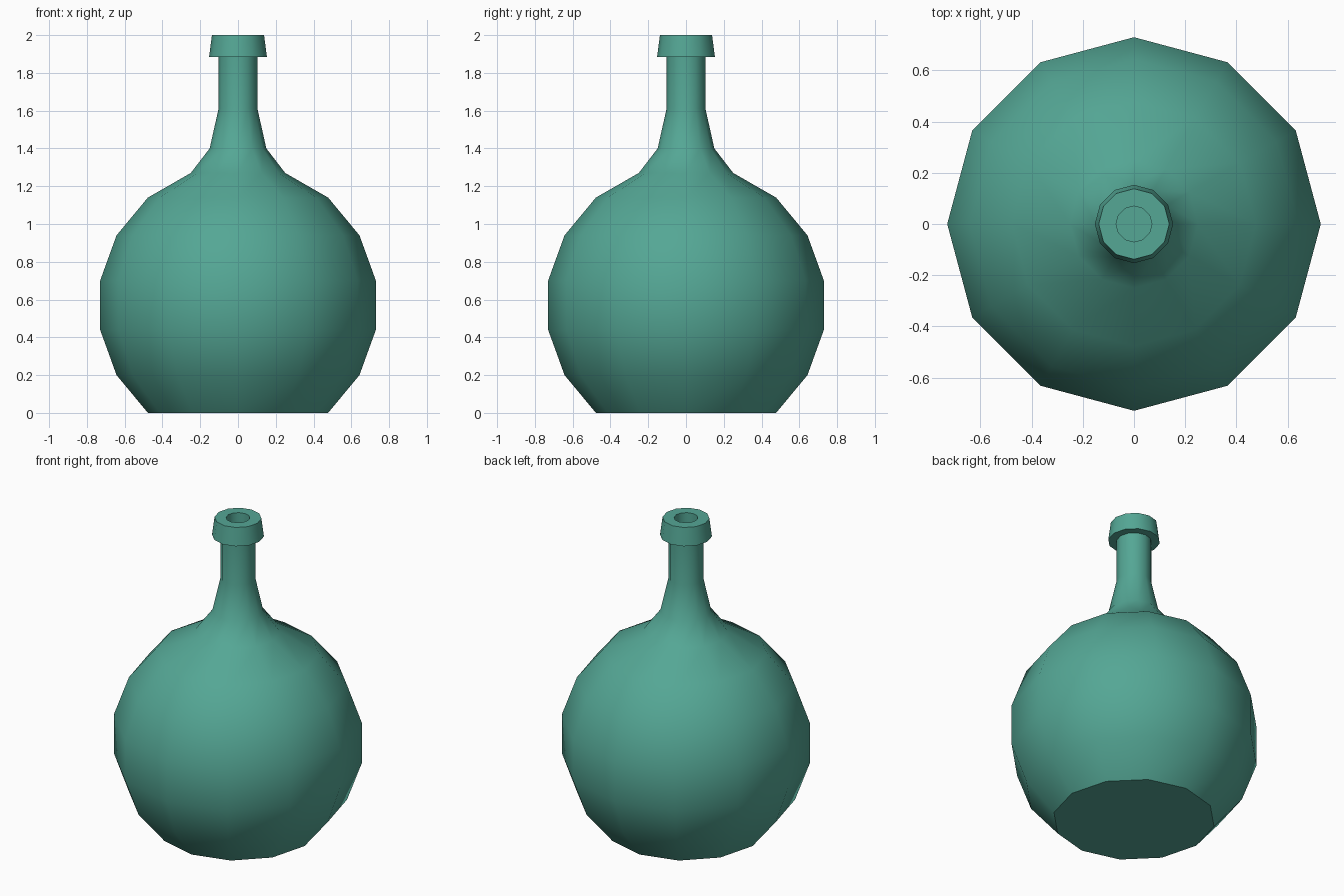
import bpy, math

if "Cube" in bpy.data.objects:
    bpy.data.objects.remove(bpy.data.objects["Cube"])

SIDES = 12

# Single flat colour
glass = bpy.data.materials.new("teal_green_glass")
glass.diffuse_color = (0.089, 0.385, 0.30, 1.0)
glass.use_nodes = True
glass.node_tree.nodes["Principled BSDF"].inputs["Base Color"].default_value = glass.diffuse_color


def lathe(name, profile, material, cap_start=False):
    """Revolve (radius, height) points round z, outward normals for a rising profile."""
    verts, faces = [], []
    for r, z in profile:
        for i in range(SIDES):
            a = 2 * math.pi * i / SIDES
            verts.append((r * math.cos(a), r * math.sin(a), z))
    for k in range(len(profile) - 1):
        for i in range(SIDES):
            j = (i + 1) % SIDES
            faces.append((k * SIDES + i, k * SIDES + j,
                          (k + 1) * SIDES + j, (k + 1) * SIDES + i))
    if cap_start:
        faces.append(tuple(reversed(range(SIDES))))
    mesh = bpy.data.meshes.new(name)
    mesh.from_pydata(verts, [], faces)
    mesh.materials.append(material)
    for p in mesh.polygons:
        p.use_smooth = True
    mesh.set_sharp_from_angle(angle=math.radians(40))
    mesh.update()
    obj = bpy.data.objects.new(name, mesh)
    bpy.context.collection.objects.link(obj)
    return obj


# Round body, sloping shoulder, neck, flared lip and the open mouth
lathe("round_flask", [
    (0.477, 0.0), (0.643, 0.20), (0.73, 0.44), (0.73, 0.70),
    (0.643, 0.94), (0.477, 1.14),
    (0.25, 1.27), (0.15, 1.40), (0.103, 1.61), (0.103, 1.885),
    (0.153, 1.885), (0.138, 2.0),
    (0.07, 2.0), (0.07, 1.86),
], glass, cap_start=True)
